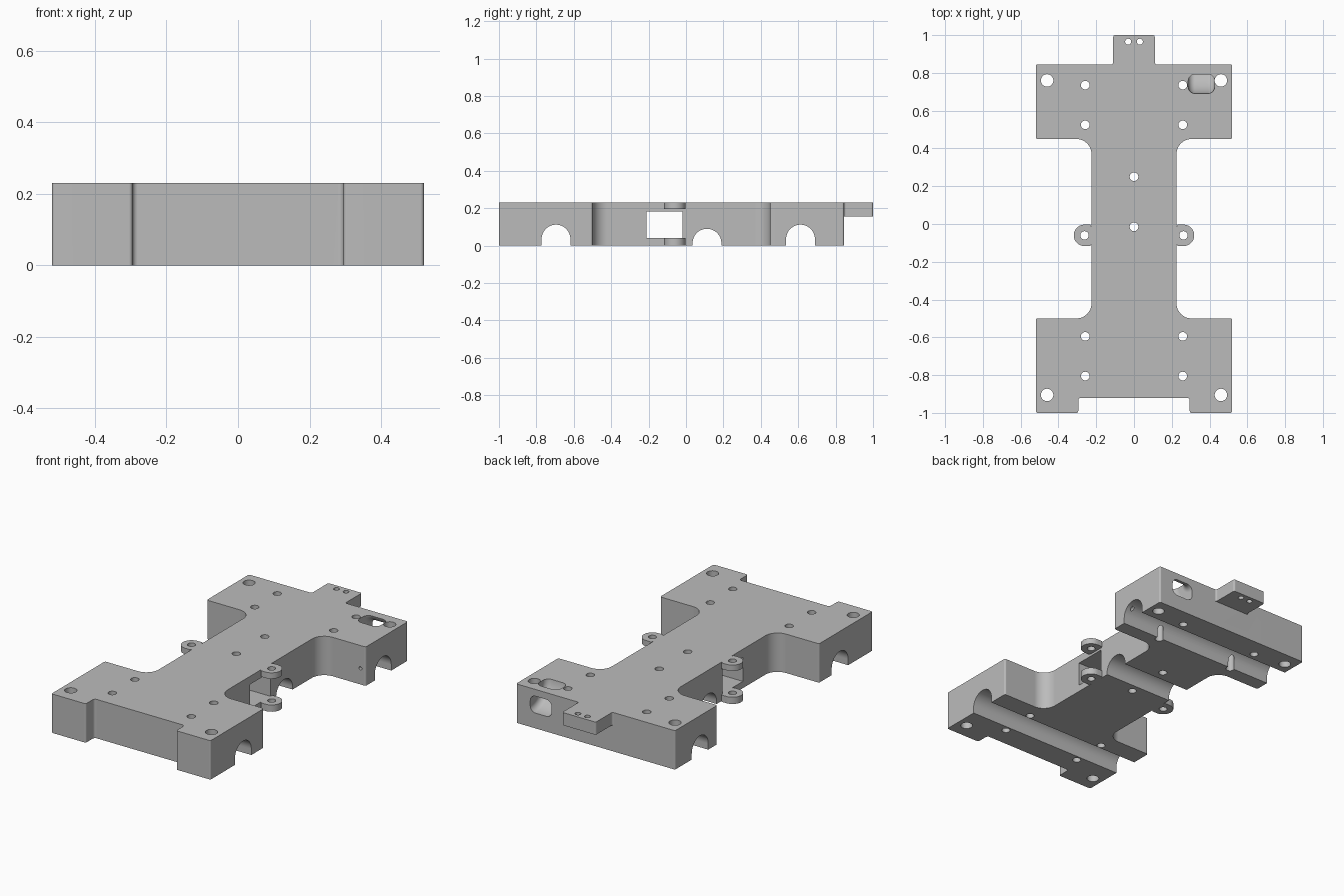
import bpy, bmesh, math
from mathutils import Vector

if "Cube" in bpy.data.objects:
    bpy.data.objects.remove(bpy.data.objects["Cube"])

H = 0.23  # plate thickness

grey = bpy.data.materials.new("plain grey")
grey.use_nodes = True
grey.diffuse_color = (0.5, 0.5, 0.5, 1)
grey.node_tree.nodes["Principled BSDF"].inputs["Base Color"].default_value = (0.5, 0.5, 0.5, 1)


def add_object(name, bm):
    bmesh.ops.recalc_face_normals(bm, faces=bm.faces)
    mesh = bpy.data.meshes.new(name)
    bm.to_mesh(mesh)
    bm.free()
    mesh.materials.append(grey)
    ob = bpy.data.objects.new(name, mesh)
    bpy.context.collection.objects.link(ob)
    return ob


def loft(name, rings):
    """Closed solid through a list of matching rings."""
    bm = bmesh.new()
    loops = [[bm.verts.new(p) for p in ring] for ring in rings]
    n = len(loops[0])
    for a, b in zip(loops, loops[1:]):
        for i in range(n):
            j = (i + 1) % n
            bm.faces.new((a[i], a[j], b[j], b[i]))
    bm.faces.new(loops[0])
    bm.faces.new(loops[-1])
    return add_object(name, bm)


def prism(name, pts, lo, hi, axis="z"):
    place = {"z": lambda u, v, t: (u, v, t),
             "x": lambda u, v, t: (t, u, v),
             "y": lambda u, v, t: (u, t, v)}[axis]
    return loft(name, [[place(u, v, t) for u, v in pts] for t in (lo, hi)])


def arc(u, v, r, start, end, steps):
    angles = [math.radians(start + (end - start) * i / steps) for i in range(steps + 1)]
    return [(u + r * math.cos(a), v + r * math.sin(a)) for a in angles]


def circle(u, v, r, steps=32):
    return arc(u, v, r, 0, 360, steps)[:-1]


def rect(u0, u1, v0, v1):
    return [(u0, v0), (u1, v0), (u1, v1), (u0, v1)]


def rounded(corners):
    """Round the right-angled corners (u, v, radius) of an outline."""
    out = []
    for i, (u, v, r) in enumerate(corners):
        p = Vector((u, v))
        a = (Vector(corners[i - 1][:2]) - p).normalized()
        b = (Vector(corners[(i + 1) % len(corners)][:2]) - p).normalized()
        steps = 12 if r > 0.03 else 4
        for k in range(steps + 1):
            t = math.pi / 2 * k / steps
            out.append(tuple(p + r * (a * (1 - math.sin(t)) + b * (1 - math.cos(t)))))
    return out


# Plate outline: right half, then mirrored
half = [(0.295, -0.92, 0.015), (0.295, -1, 0.01), (0.52, -1, 0.01), (0.52, -0.5, 0.01),
        (0.225, -0.5, 0.08), (0.225, 0.45, 0.08), (0.52, 0.45, 0.01), (0.52, 0.845, 0.01),
        (0.11, 0.845, 0.01), (0.11, 1, 0.01)]
outline = half + [(-x, y, r) for x, y, r in reversed(half)]
body = prism("chassis_plate", rounded(outline), 0, H)

cutters = []

# Space under the rear tab
cutters.append(prism("tab_cutter", rect(-0.2, 0.2, 0.845, 1.2), -0.1, 0.155))

# Window across the neck
cutters.append(prism("window_cutter", rect(-0.21, -0.02, 0.04, 0.182), -1, 1, "x"))

# Axle and shaft channels across the underside
for y, top in ((-0.695, 0.112), (0.112, 0.09), (0.612, 0.112)):
    r = 0.077
    profile = [(y - r, -0.1), (y + r, -0.1)] + arc(y, top - r, r, 0, 180, 24)
    cutters.append(prism("channel_cutter", profile, -1, 1, "x"))

# Vertical screw holes
holes = [(0, 0.25, 0.023), (0, -0.015, 0.023)]
for s in (-1, 1):
    holes += [(s * 0.46, y, 0.033) for y in (0.76, -0.905)]
    holes += [(s * 0.258, y, 0.023) for y in (0.735, 0.525, -0.595, -0.805)]
    holes.append((s * 0.031, 0.965, 0.016))
for x, y, r in holes:
    cutters.append(prism("hole_cutter", circle(x, y, r), -0.1, H + 0.1))

# Small set screw hole in the rear block
cutters.append(prism("set_screw_cutter", circle(0.485, 0.095, 0.01, 16), 0.4, 0.6, "y"))

# Curved cable duct from the top to the back face
section = rounded([(0.287, 0.055, 0.035), (0.427, 0.055, 0.035),
                   (0.427, 0.155, 0.035), (0.287, 0.155, 0.035)])
rings = []
for i in range(21):
    a = math.radians(165 + 6 * i)
    rings.append([(x, 0.845 + r * math.cos(a), 0.245 + r * math.sin(a)) for x, r in section])
cutters.append(loft("duct_cutter", rings))

for c in cutters:
    c.hide_render = True
    mod = body.modifiers.new(c.name, "BOOLEAN")
    mod.operation = "DIFFERENCE"
    mod.solver = "EXACT"
    mod.object = c

# Bake the cuts and drop the cutters
bpy.context.view_layer.update()
deps = bpy.context.evaluated_depsgraph_get()
baked = bpy.data.meshes.new_from_object(body.evaluated_get(deps))
body.modifiers.clear()
body.data = baked
for c in cutters:
    bpy.data.objects.remove(c)


def ear(name, side, lo, hi):
    """Rounded lug with a screw hole, as an outer wall bridged to an inner one."""
    cx, cy, R, r, n = 0.262, -0.06, 0.057, 0.022, 32
    bm = bmesh.new()
    grid = []
    for i in range(n):
        a = 2 * math.pi * (i + 0.5) / n
        c, s = math.cos(a), math.sin(a)
        # the half towards the plate is squared off at the plate wall
        if c > 0:
            ox, oy = R * c, R * s
        else:
            k = min(0.037 / max(-c, 1e-6), R / max(abs(s), 1e-6))
            ox, oy = k * c, k * s
        grid.append([bm.verts.new((side * (cx + u), cy + v, z))
                     for u, v, z in ((ox, oy, lo), (ox, oy, hi), (r * c, r * s, hi), (r * c, r * s, lo))])
    for i in range(n):
        p, q = grid[i], grid[(i + 1) % n]
        for k in range(4):
            m = (k + 1) % 4
            bm.faces.new((p[k], q[k], q[m], p[m]))
    return add_object(name, bm)


parts = [body]
for side, label in ((1, "left"), (-1, "right")):
    parts.append(ear(label + "_lower_lug", side, 0, 0.04))
    parts.append(ear(label + "_upper_lug", side, 0.195, H))

# Smooth the curved walls, keep edges sharp
bpy.ops.object.select_all(action="DESELECT")
for ob in parts:
    ob.select_set(True)
bpy.context.view_layer.objects.active = body
bpy.ops.object.shade_smooth_by_angle(angle=math.radians(30))
for ob in parts:
    ob.modifiers.new("even_normals", "WEIGHTED_NORMAL").keep_sharp = True
